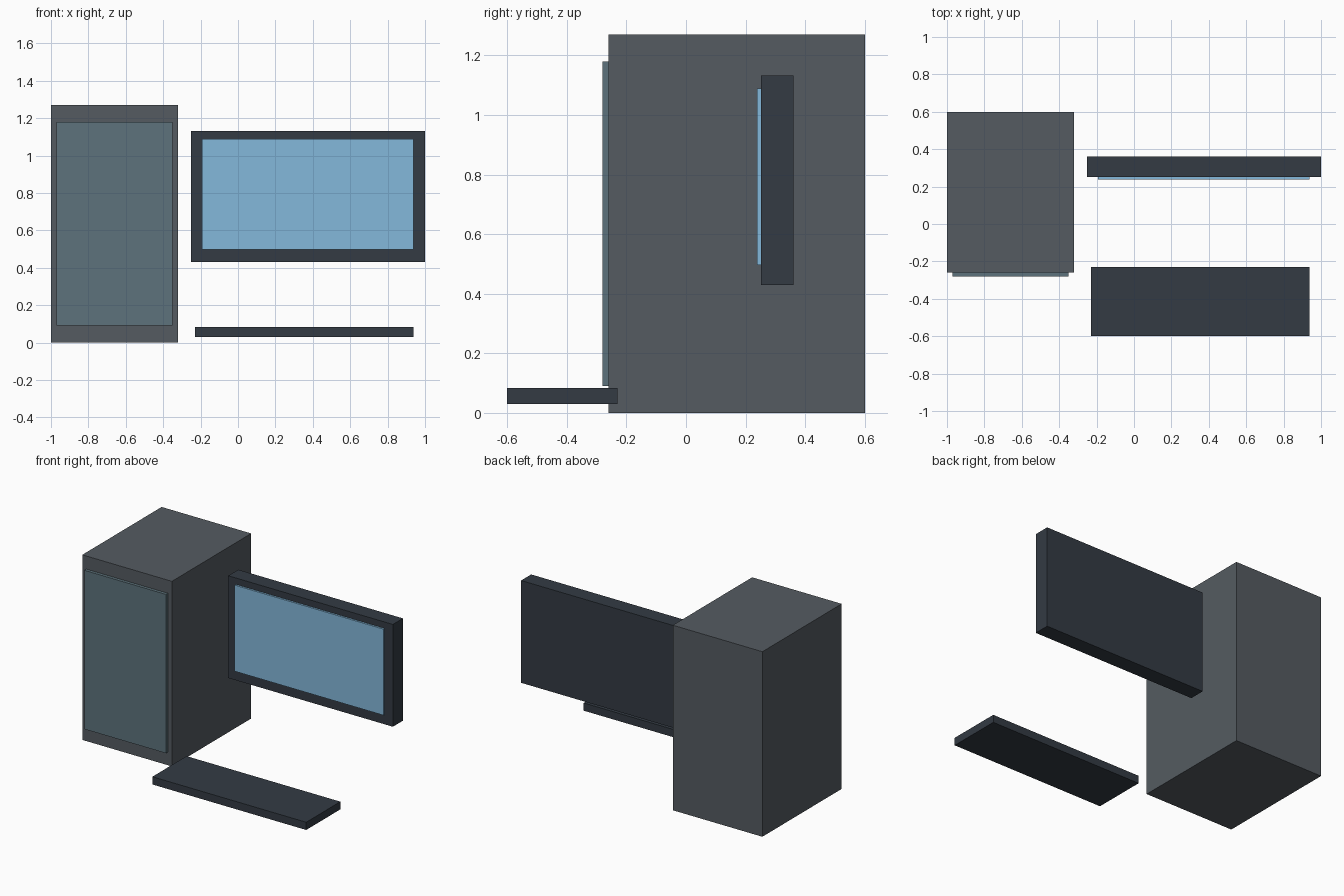
import bpy
from mathutils import Vector

if "Cube" in bpy.data.objects:
    bpy.data.objects.remove(bpy.data.objects["Cube"])


def material(name, rgb):
    m = bpy.data.materials.new(name)
    m.diffuse_color = (*rgb, 1)
    m.use_nodes = True
    m.node_tree.nodes["Principled BSDF"].inputs["Base Color"].default_value = m.diffuse_color
    return m


def box(name, lo, hi, mat):
    """Axis-aligned box between two opposite corners."""
    lo, hi = Vector(lo), Vector(hi)
    bpy.ops.mesh.primitive_cube_add(size=1, location=(lo + hi) / 2)
    ob = bpy.context.object
    ob.name = name
    ob.scale = hi - lo
    bpy.ops.object.transform_apply(location=False, rotation=False, scale=True)
    ob.data.materials.append(mat)
    return ob


case_grey = material("case_grey", (0.09, 0.105, 0.12))
panel_teal = material("panel_teal", (0.11, 0.17, 0.20))
dark_blue = material("dark_blue", (0.033, 0.043, 0.057))
screen_blue = material("screen_blue", (0.23, 0.48, 0.71))

# Computer tower with its raised front panel
box("tower_case", (-1.0, -0.26, 0.0), (-0.32, 0.6, 1.27), case_grey)
box("tower_front_panel", (-0.97, -0.281, 0.09), (-0.35, -0.26, 1.18), panel_teal)

# Display housing with its raised screen
box("monitor_housing", (-0.25, 0.251, 0.43), (1.0, 0.36, 1.132), dark_blue)
box("monitor_screen", (-0.192, 0.238, 0.497), (0.938, 0.251, 1.088), screen_blue)

# Keyboard slab
box("keyboard", (-0.23, -0.6, 0.03), (0.938, -0.23, 0.083), dark_blue)
